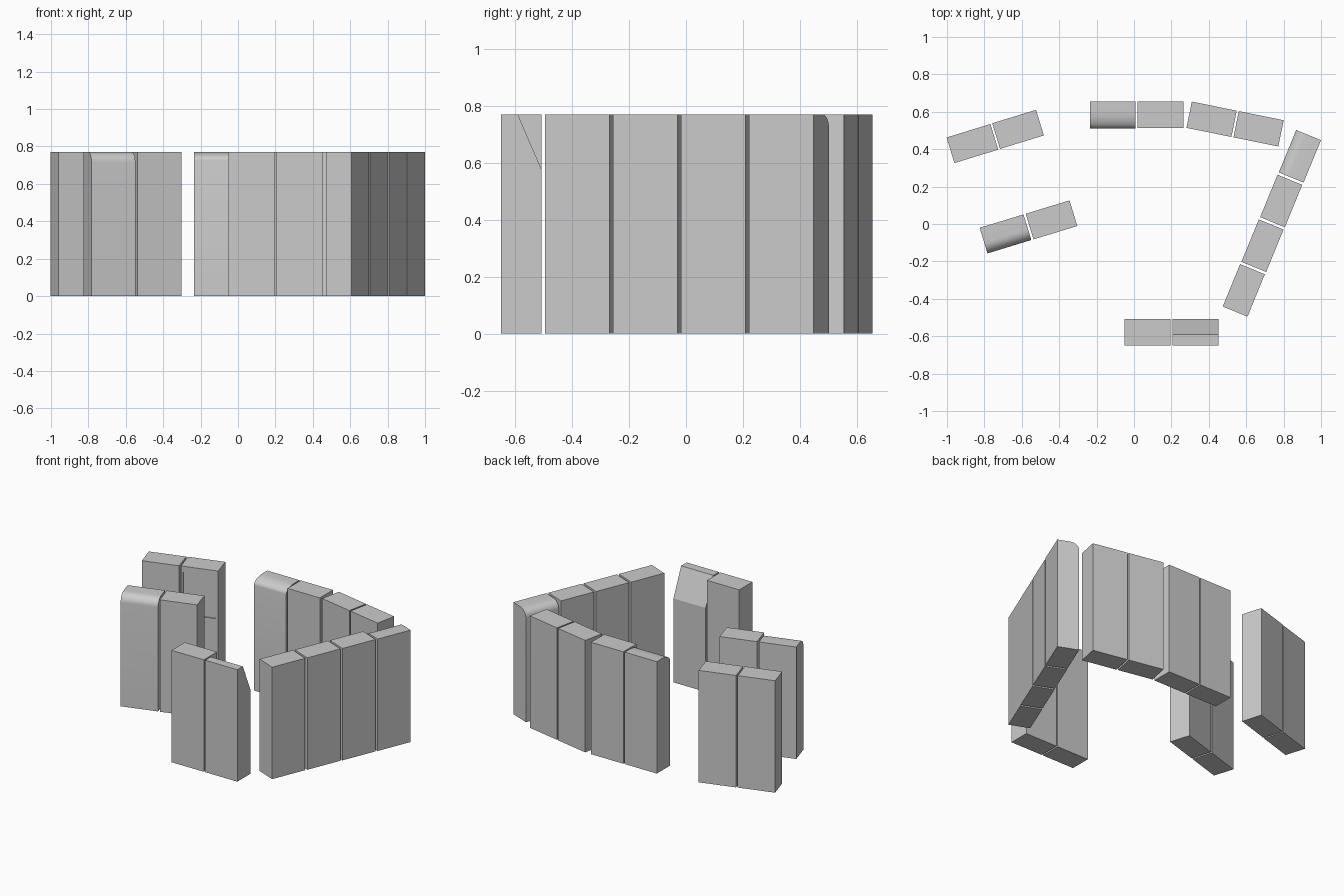
import bpy, bmesh
from math import radians, sin, cos, pi
from mathutils import Matrix

if "Cube" in bpy.data.objects:
    bpy.data.objects.remove(bpy.data.objects["Cube"])

W, D, H = 0.245, 0.143, 0.77


def fillet(d, h, n=8):
    """Elliptical rounding of the inner top edge, as (y, z) points."""
    return [(-D / 2 + d - d * cos(pi / 2 * i / n), H - h + h * sin(pi / 2 * i / n))
            for i in range(n + 1)]


def chamfer(d, h):
    """Straight cut of the inner top edge."""
    return [(-D / 2, H - h), (-D / 2 + d, H)]


def slab(name, x, y, angle, top=None):
    """Upright slab extruded from a side profile; local -y is its inner face."""
    prof = [(D / 2, H), (D / 2, 0), (-D / 2, 0)] + (top or [(-D / 2, H)])
    bm = bmesh.new()
    face = bm.faces.new([bm.verts.new((-W / 2, py, pz)) for py, pz in prof])
    ext = bmesh.ops.extrude_face_region(bm, geom=[face])['geom']
    bmesh.ops.translate(bm, vec=(W, 0, 0),
                        verts=[v for v in ext if isinstance(v, bmesh.types.BMVert)])
    bmesh.ops.recalc_face_normals(bm, faces=bm.faces)
    me = bpy.data.meshes.new(name)
    bm.to_mesh(me)
    bm.free()
    ob = bpy.data.objects.new(name, me)
    bpy.context.collection.objects.link(ob)
    ob.location = (x, y, 0)
    ob.rotation_euler.z = radians(angle)
    if top and len(top) > 2:
        me.shade_smooth()
        me.set_sharp_from_angle(angle=radians(30))
    return ob


# Left rear pair, the second with a shallow sunken panel
slab("left_rear_slab_1", -0.864, 0.43, 17)
panelled = slab("left_rear_slab_2", -0.62, 0.506, 17)
bm = bmesh.new()
bmesh.ops.create_cube(bm, size=1, matrix=Matrix.Translation((0, -D / 2, 0.585))
                      @ Matrix.Diagonal((0.215, 0.016, 0.29, 1)))
me = bpy.data.meshes.new("panel_cutter")
bm.to_mesh(me)
bm.free()
cutter = bpy.data.objects.new("panel_cutter", me)
bpy.context.collection.objects.link(cutter)
cutter.location, cutter.rotation_euler = panelled.location, panelled.rotation_euler
cutter.hide_render = True
cutter.hide_set(True)
cutter.display_type = 'WIRE'
mod = panelled.modifiers.new("panel", 'BOOLEAN')
mod.operation = 'DIFFERENCE'
mod.object = cutter

# Left front pair, the first with a rounded front edge
slab("left_front_slab_1", -0.687, -0.053, 17, fillet(0.06, 0.055))
slab("left_front_slab_2", -0.441, 0.022, 17)

# Front pair, the right one with a steep inner slope
slab("front_slab_1", 0.073, -0.579, 180)
slab("front_slab_2", 0.328, -0.579, 180, chamfer(0.083, 0.193))

# Rear row: two straight, two turned
slab("rear_slab_1", -0.114, 0.583, 0, fillet(0.09, 0.045))
slab("rear_slab_2", 0.141, 0.584, 0)
slab("rear_slab_3", 0.415, 0.56, -11.5)
slab("rear_slab_4", 0.666, 0.509, -11.5)

# Right row of four, the rearmost with a rounded inner edge
for i in range(4):
    slab(f"right_slab_{i + 1}", 0.887 - 0.1 * i, 0.362 - 0.239 * i, -112.3,
         fillet(0.06, 0.05) if i == 0 else None)
